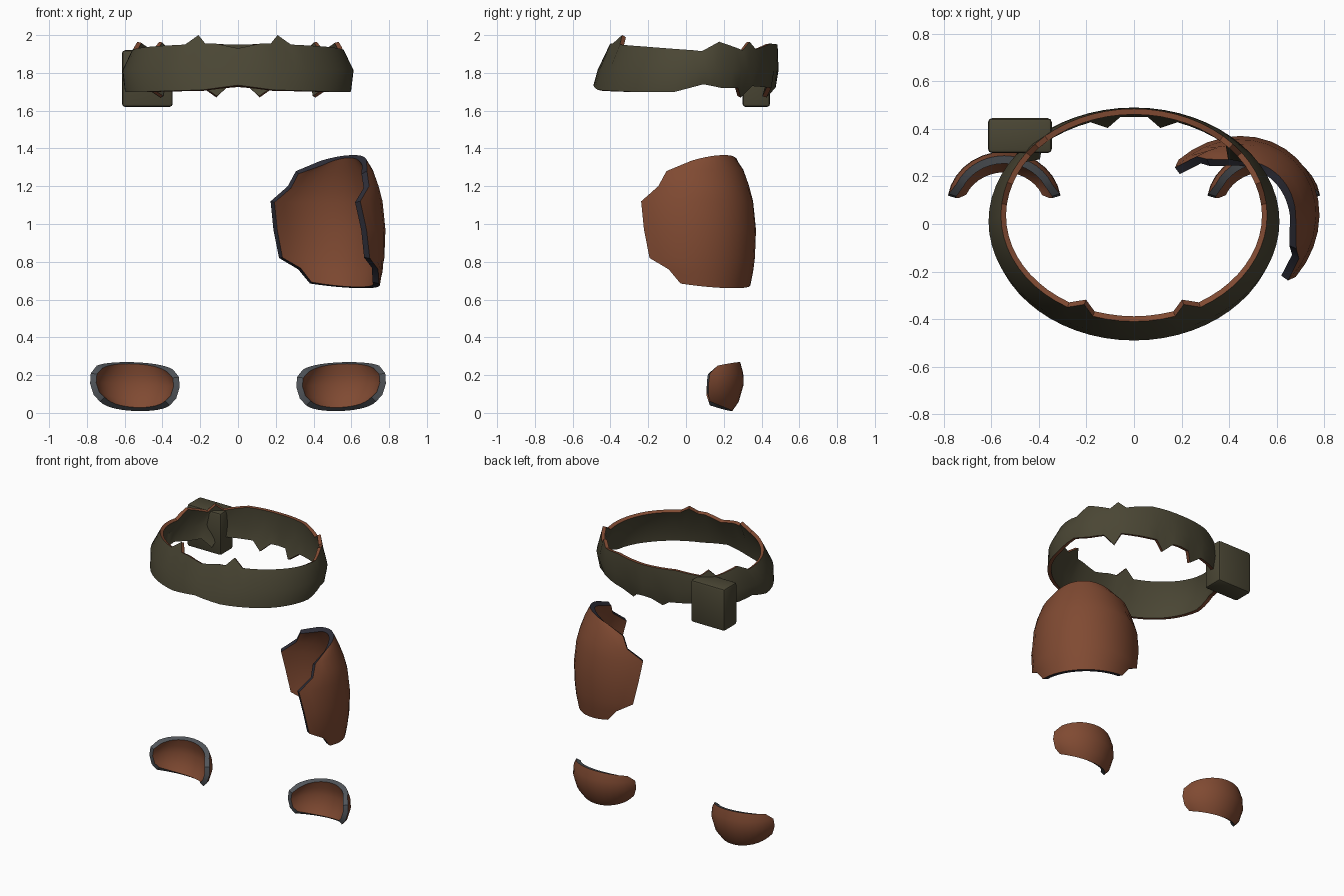
import bpy
import math

if "Cube" in bpy.data.objects:
    bpy.data.objects.remove(bpy.data.objects["Cube"])


def srgb(r, g, b):
    lin = [(c / 255 / 12.92) if c < 11 else ((c / 255 + 0.055) / 1.055) ** 2.4 for c in (r, g, b)]
    return (*lin, 1.0)


def material(name, *rgb):
    m = bpy.data.materials.new(name)
    m.diffuse_color = srgb(*rgb)
    m.use_nodes = True
    m.node_tree.nodes["Principled BSDF"].inputs["Base Color"].default_value = m.diffuse_color
    return m


OLIVE = material("olive_cloth", 74, 70, 52)
BROWN = material("brown_leather", 128, 74, 50)
NAVY = material("dark_blue_trim", 46, 46, 56)
GREY = material("grey_trim", 82, 86, 91)


def finish(obj, angle=35):
    """Apply modifiers and smooth the shading below the given angle."""
    bpy.ops.object.select_all(action='DESELECT')
    bpy.context.view_layer.objects.active = obj
    obj.select_set(True)
    for mod in list(obj.modifiers):
        bpy.ops.object.modifier_apply(modifier=mod.name)
    bpy.ops.object.shade_smooth_by_angle(angle=math.radians(angle))


def shell(name, rows, thickness, main, rim, closed=False):
    """Skin a grid of points, thicken it inwards and colour its rim."""
    n = len(rows[0])
    verts = [p for row in rows for p in row]
    faces = []
    for r in range(len(rows) - 1):
        for c in range(n if closed else n - 1):
            d = (c + 1) % n
            faces.append((r * n + c, (r + 1) * n + c, (r + 1) * n + d, r * n + d))
    mesh = bpy.data.meshes.new(name)
    mesh.from_pydata(verts, [], faces)
    mesh.materials.append(main)
    mesh.materials.append(rim)
    obj = bpy.data.objects.new(name, mesh)
    bpy.context.collection.objects.link(obj)
    sol = obj.modifiers.new("thickness", 'SOLIDIFY')
    sol.thickness = thickness
    sol.offset = -1
    sol.material_offset_rim = 1
    finish(obj)
    return obj


def guard_rows(center, turn, a, b, rows, cols, tilt=0.0):
    """Curved plate: each row is (mid z, edge z, half angle, scale, shift)."""
    out = []
    ct, st = math.cos(turn), math.sin(turn)
    for z_mid, z_edge, half, scale, shift in rows:
        line = []
        for i in range(cols + 1):
            t = 2 * i / cols - 1
            phi = math.radians(half) * t
            x = a * scale * math.sin(phi)
            y = b * scale * math.cos(phi) + shift
            z = z_mid + (z_edge - z_mid) * t * t + tilt * t
            line.append((center[0] + x * ct - y * st, center[1] + x * st + y * ct, z))
        out.append(line)
    return out


def interp(points, v):
    for (a, p), (b, q) in zip(points, points[1:]):
        if v <= b:
            return p + (q - p) * (v - a) / (b - a)
    return points[-1][1]


# Shoulder guard: barrel-shaped half shell turned to the diagonal
shoulder = [
    (0.66, 0.685, 53, 0.92, 0), (0.74, 0.76, 63, 0.96, 0),
    (0.82, 0.82, 80, 0.985, 0), (0.97, 0.97, 85, 1.0, 0),
    (1.12, 1.12, 90, 0.96, 0), (1.20, 1.20, 74, 0.905, 0),
    (1.29, 1.28, 68, 0.82, 0), (1.365, 1.335, 42, 0.73, 0),
]
shell("shoulder_guard", guard_rows((0.41, 0), -math.pi / 4, 0.35, 0.39, shoulder, 16),
      0.035, BROWN, NAVY)

# Pair of knee guards: shallow bowls opening to the front
knee = [
    (0.01, 0.05, 70, 0.82, -0.02), (0.06, 0.085, 78, 0.93, -0.01),
    (0.15, 0.145, 81, 1.0, 0), (0.21, 0.20, 79, 0.99, 0),
    (0.268, 0.24, 66, 0.92, 0),
]
for side, label in ((-1, "left"), (1, "right")):
    shell(label + "_knee_guard",
          guard_rows((side * 0.546, 0.085), 0, 0.24, 0.22, knee, 14, tilt=side * 0.01),
          0.034, BROWN, GREY)

# Torn belt: edge heights by angle, from the front (-90) to the back (90)
top_edge = [(-90, 1.93), (-78, 1.955), (-72, 1.955), (-66, 2.0), (-60, 1.95), (-36, 1.94),
            (0, 1.92), (6, 1.915), (18, 1.965), (36, 1.92), (42, 1.965), (48, 1.925),
            (66, 1.955), (90, 1.95)]
low_edge = [(-90, 1.735), (-72, 1.71), (-36, 1.70), (-6, 1.70), (12, 1.74), (24, 1.72),
            (36, 1.72), (42, 1.67), (48, 1.73), (72, 1.72), (78, 1.67), (84, 1.72), (90, 1.725)]
# Rings: x radius, front y, back y, height
rings = [(0.60, -0.49, 0.475, 0), (0.612, -0.468, 0.49, 0.45), (0.56, -0.41, 0.485, 1)]
belt = []
for rx, y0, y1, h in rings:
    line = []
    for i in range(60):
        a = -math.radians(6 * i)
        elev = math.degrees(math.asin(max(-1, min(1, math.sin(a)))))
        low, top = interp(low_edge, elev), interp(top_edge, elev)
        if h == 0.45:
            z = 1.815
        else:
            z = top if h else low
        pull = 0.92 if z > 1.98 or z < 1.69 else 1.0   # torn tips curl inwards
        line.append((rx * pull * math.cos(a),
                     (y0 + y1) / 2 + (y1 - y0) / 2 * pull * math.sin(a), z))
    belt.append(line)
shell("belt", belt, 0.024, OLIVE, BROWN, closed=True)

# Pouch at the back of the belt
bpy.ops.mesh.primitive_cube_add(size=1, location=(-0.48, 0.372, 1.77))
pouch = bpy.context.object
pouch.name = "belt_pouch"
pouch.scale = (0.268, 0.146, 0.30)
bpy.ops.object.transform_apply(location=False, rotation=False, scale=True)
pouch.data.materials.append(OLIVE)
bev = pouch.modifiers.new("soft_edges", 'BEVEL')
bev.width = 0.016
bev.segments = 2
finish(pouch)
